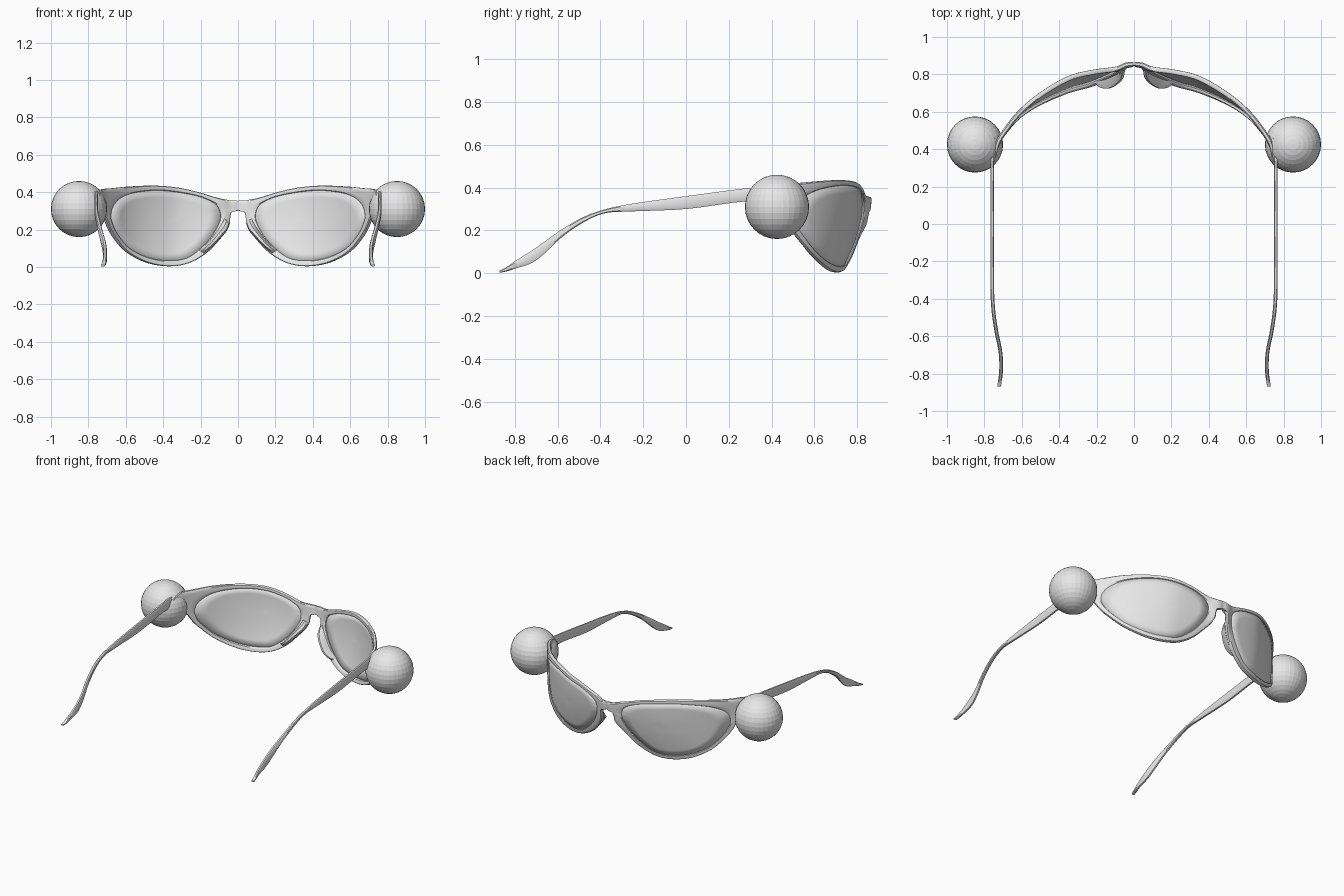
import bpy, bmesh, math
from mathutils import Vector

if "Cube" in bpy.data.objects:
    bpy.data.objects.remove(bpy.data.objects["Cube"])

mat = bpy.data.materials.new("light_grey")
mat.diffuse_color = (0.8, 0.8, 0.8, 1)
mat.use_nodes = True
mat.node_tree.nodes["Principled BSDF"].inputs["Base Color"].default_value = mat.diffuse_color


def catmull(pts, n, closed=False):
    """Smooth curve through tuples of any size."""
    out, m = [], len(pts)
    for i in range(m if closed else m - 1):
        q = [pts[(i + k) % m] if closed else pts[min(max(i + k, 0), m - 1)]
             for k in (-1, 0, 1, 2)]
        for s in range(n):
            t = s / n
            out.append(tuple(0.5 * (2 * b + (c - a) * t + (2*a - 5*b + 4*c - d) * t*t
                                    + (3*b - a - 3*c + d) * t**3)
                             for a, b, c, d in zip(*q)))
    if not closed:
        out.append(tuple(pts[-1]))
    return out


# wrap of the front, seen from the top
wrap = catmull([(0, .872), (.05, .865), (.1, .843), (.22, .825), (.35, .792), (.5, .706),
                (.62, .605), (.7, .505), (.74, .44), (.757, .37), (.768, .3)], 8)


def wrap_y(x):
    x = abs(x)
    for (x0, y0), (x1, y1) in zip(wrap, wrap[1:]):
        if x <= x1:
            return y0 + (y1 - y0) * (x - x0) / (x1 - x0)
    return wrap[-1][1]


def place(x, z, d):
    """Front-view point onto the wrapped surface, d along its normal."""
    s = (wrap_y(x + .008) - wrap_y(x - .008)) / .016
    n = Vector((-s, 1)).normalized()
    if x < 1e-4:
        n = Vector((0, 1))
    y = wrap_y(x) - 0.5 * max(0, .42 - z) ** 2 * (1 - (x / .76) ** 2)
    return Vector((x + n.x * d, y + n.y * d, z))


def finish(name, bm, smooth=True):
    bmesh.ops.recalc_face_normals(bm, faces=bm.faces)
    me = bpy.data.meshes.new(name)
    bm.to_mesh(me)
    bm.free()
    me.materials.append(mat)
    ob = bpy.data.objects.new(name, me)
    bpy.context.collection.objects.link(ob)
    bpy.ops.object.select_all(action='DESELECT')
    ob.select_set(True)
    bpy.context.view_layer.objects.active = ob
    if smooth:
        bpy.ops.object.shade_smooth_by_angle(angle=math.radians(35))
    mod = ob.modifiers.new("mirror", 'MIRROR')
    mod.use_clip = True
    mod.merge_threshold = 0.0005
    return ob


def loft(bm, rings, loop=False):
    vs = [[bm.verts.new(p) for p in r] for r in rings]
    m = len(vs[0])
    for i in range(len(vs) if loop else len(vs) - 1):
        a, b = vs[i], vs[(i + 1) % len(vs)]
        for j in range(m):
            bm.faces.new((a[j], a[(j + 1) % m], b[(j + 1) % m], b[j]))
    if not loop:
        bm.faces.new(vs[0])
        bm.faces.new(vs[-1])


# front-view outlines: outer rim and lens opening, paired point by point
outer = [(0, .352), (.05, .356), (.12, .372), (.22, .402), (.33, .425), (.45, .435),
         (.58, .431), (.69, .42), (.752, .408), (.755, .33), (.725, .26), (.685, .175),
         (.61, .085), (.5, .025), (.38, .004), (.27, .02), (.17, .075), (.1, .15),
         (.052, .225), (.046, .265), (.034, .298), (0, .304)]
inner = [(.1, .295), (.108, .318), (.135, .345), (.21, .377), (.33, .4), (.45, .409),
         (.57, .396), (.64, .37), (.68, .33), (.694, .285), (.69, .24), (.66, .175),
         (.595, .102), (.5, .054), (.39, .034), (.28, .046), (.195, .105), (.135, .175),
         (.104, .235), (.098, .258), (.097, .27), (.097, .282)]
N = 5
oc = [(max(0, x), z) for x, z in catmull(outer, N, True)]
for k in range(N):                      # straight cut at the mirror plane
    oc[-N + k] = (0, .304 + (.352 - .304) * k / N)
ic = catmull(inner, N, True)

# frame front: rounded section swept round each lens, with the bridge
section = [(0, -.007), (.12, -.001), (.3, 0), (.5, 0), (.7, 0), (.88, -.001), (1, -.008),
           (1, -.02), (.88, -.025), (.7, -.026), (.5, -.026), (.3, -.026), (.12, -.025),
           (0, -.02)]
bm = bmesh.new()
loft(bm, [[place(o[0] + (i[0] - o[0]) * t, o[1] + (i[1] - o[1]) * t, d)
           for t, d in section] for o, i in zip(oc, ic)], True)
bmesh.ops.delete(bm, geom=[f for f in bm.faces if all(v.co.x < 1e-4 for v in f.verts)],
                 context='FACES')
finish("frame_front", bm)

# lenses: rings shrinking to the middle, following the wrap
bm = bmesh.new()
cx, cz = .4, .225
scales = [1.015, .8, .6, .4, .2]
rings = [[bm.verts.new(place(cx + (x - cx) * s, cz + (z - cz) * s, -.010)) for x, z in ic]
         for s in scales]
mid = bm.verts.new(place(cx, cz, -.010))
m = len(ic)
for j in range(m):
    k = (j + 1) % m
    for a, b in zip(rings, rings[1:]):
        bm.faces.new((a[j], a[k], b[k], b[j]))
    bm.faces.new((rings[-1][j], rings[-1][k], mid))
lens = finish("lens", bm)
sol = lens.modifiers.new("thickness", 'SOLIDIFY')
sol.thickness = .008
sol.offset = 0

# nose pads: small wings behind the inner rims
bm = bmesh.new()
pad = catmull([(.056, .24, .012), (.07, .205, .035), (.095, .165, .05), (.13, .12, .052),
               (.165, .088, .035), (.185, .073, .012)], 4)
loft(bm, [[place(x + .8 * w, z + .5 * w, d) for w, d in
           ((0, -.012), (.002, -.018 - dep * .5), (.012, -.018 - dep),
            (.026, -.02 - dep), (.034, -.018 - dep * .6), (.036, -.012))]
          for x, z, dep in pad])
finish("nose_pad", bm)

# temple arms: (x, y, bottom z, top z)
arm = catmull([(.748, .46, .325, .41), (.757, .38, .335, .406), (.758, .25, .333, .393),
               (.758, 0, .3, .36), (.758, -.25, .289, .325), (.757, -.38, .28, .298),
               (.75, -.48, .237, .262), (.735, -.58, .168, .205), (.718, -.66, .093, .148),
               (.711, -.72, .048, .106), (.711, -.79, .024, .062), (.717, -.84, .008, .028),
               (.722, -.87, .003, .012)], 5)
bm = bmesh.new()
hw = .01
loft(bm, [[(x + hw * a, y, (lo + hi) / 2 + (hi - lo) / 2 * b) for a, b in
           ((-1, -.6), (-.55, -1), (.55, -1), (1, -.6), (1, .6), (.55, 1), (-.55, 1), (-1, .6))]
          for x, y, lo, hi in arm])
finish("temple_arm", bm)

# faceted balls at the hinges
bm = bmesh.new()
bmesh.ops.create_uvsphere(bm, u_segments=32, v_segments=16, radius=.15)
bmesh.ops.translate(bm, verts=bm.verts, vec=(.85, .425, .31))
finish("hinge_ball", bm, smooth=False)
